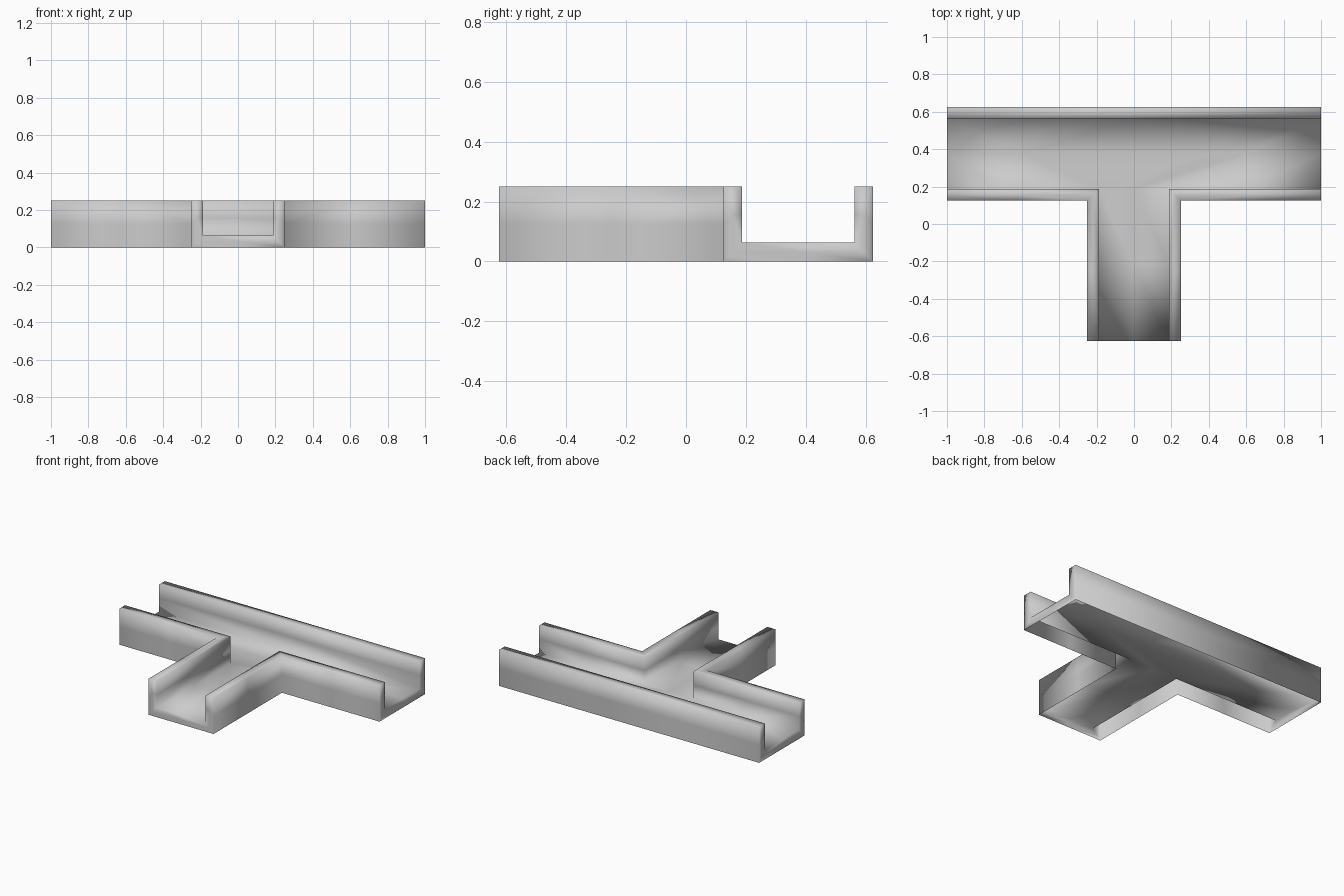
import bpy, bmesh

if "Cube" in bpy.data.objects:
    bpy.data.objects.remove(bpy.data.objects["Cube"])

T, H = 0.0625, 0.25                    # wall thickness, total height
L, W, B, F = 1.0, 0.25, 0.625, 0.125   # half length, half stem width, back/front ends, bar front
iw, iy, ib = W - T, F + T, B - T       # inner faces of the walls

bm = bmesh.new()

def face(points):
    return bm.faces.new([bm.verts.new(p) for p in points])

def side(path, z0, z1):
    """Upright strip along a plan path."""
    for (ax, ay), (bx, by) in zip(path, path[1:]):
        face([(ax, ay, z0), (bx, by, z0), (bx, by, z1), (ax, ay, z1)])

def wall(outer, inner):
    """Hollow wall, open underneath: outer side, inner side and top."""
    side(outer, 0, H)
    side(inner, T, H)
    for i in range(len(outer) - 1):
        face([(*p, H) for p in (outer[i], outer[i + 1], inner[i + 1], inner[i])])

def end(outer_a, inner_a, inner_b, outer_b):
    """U-shaped channel end."""
    a, b, c, d = outer_a, inner_a, inner_b, outer_b
    face([(*a, 0), (*a, H), (*b, H), (*b, T)])
    face([(*d, 0), (*d, H), (*c, H), (*c, T)])
    face([(*a, 0), (*b, T), (*c, T), (*d, 0)])

# Back wall
wall([(-L, B), (L, B)], [(-L, ib), (L, ib)])

# Mirrored corner walls and bar ends
for s in (-1, 1):
    wall([(s * L, F), (s * W, F), (s * W, -B)],
         [(s * L, iy), (s * iw, iy), (s * iw, -B)])
    end((s * L, F), (s * L, iy), (s * L, ib), (s * L, B))

# Stem end
end((-W, -B), (-iw, -B), (iw, -B), (W, -B))

# Floor, fanned from the inner corners
bl, br, cl, cr = (-L, ib), (L, ib), (-iw, iy), (iw, iy)
for tri in ([bl, (-L, iy), cl], [bl, cl, br], [cl, cr, br], [cr, (L, iy), br],
            [cl, (-iw, -B), (iw, -B)], [cl, (iw, -B), cr]):
    face([(*p, T) for p in tri])

# Join the panels, face them outward and split each triangle once
bmesh.ops.remove_doubles(bm, verts=bm.verts[:], dist=1e-4)
bmesh.ops.recalc_face_normals(bm, faces=bm.faces[:])
bm.normal_update()
if any(f.normal.z < -0.5 for f in bm.faces):
    bmesh.ops.reverse_faces(bm, faces=bm.faces[:])
bmesh.ops.triangulate(bm, faces=bm.faces[:])
bmesh.ops.subdivide_edges(bm, edges=bm.edges[:], cuts=1, use_grid_fill=True)
for f in bm.faces:
    f.smooth = True

mesh = bpy.data.meshes.new("tee_channel")
bm.to_mesh(mesh)
bm.free()
channel = bpy.data.objects.new("tee_channel", mesh)
bpy.context.collection.objects.link(channel)
